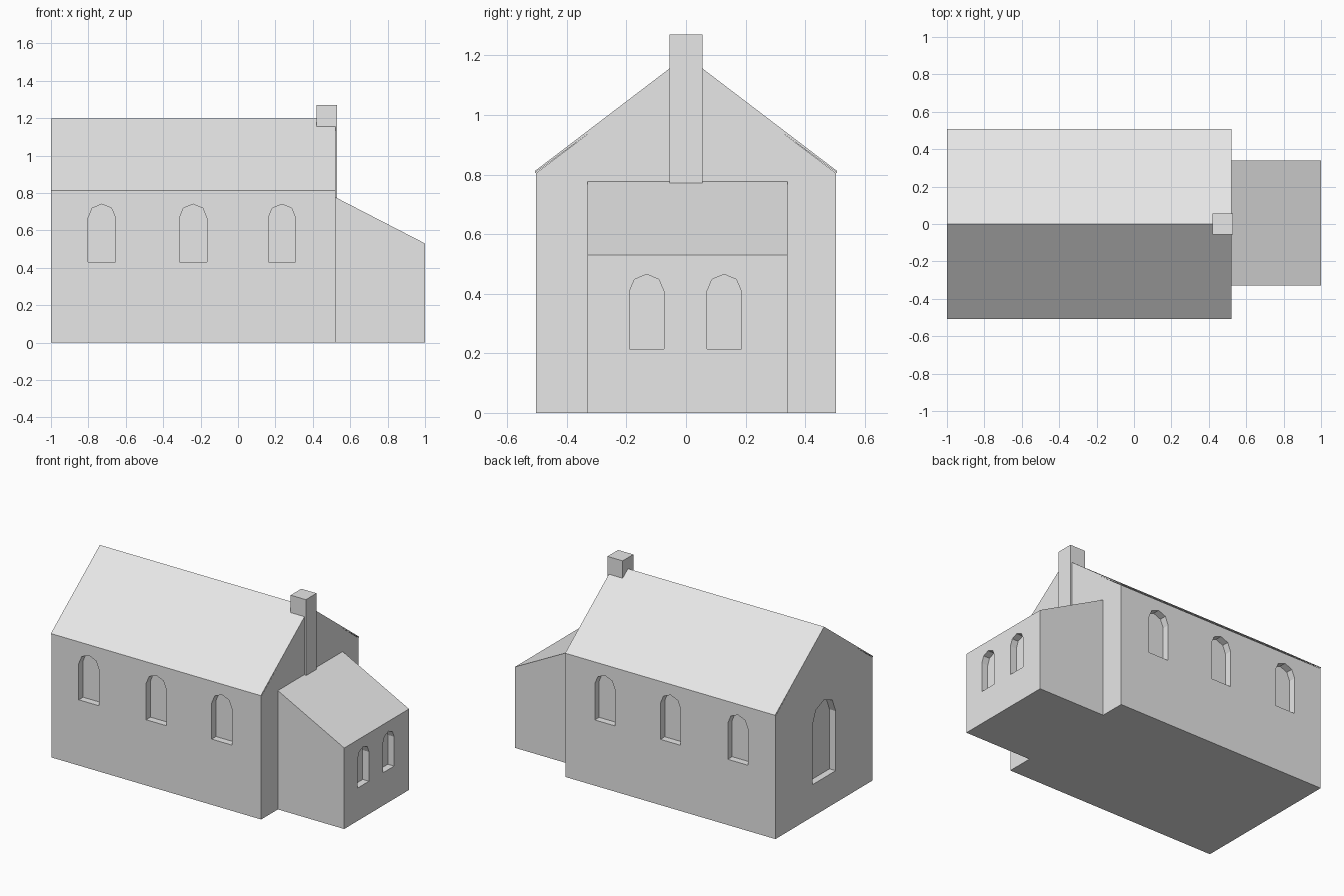
import bpy, bmesh, math
from mathutils import Vector

if "Cube" in bpy.data.objects:
    bpy.data.objects.remove(bpy.data.objects["Cube"])

stone = bpy.data.materials.new("grey stone")
stone.diffuse_color = (0.8, 0.8, 0.8, 1)
stone.use_nodes = True
stone.node_tree.nodes["Principled BSDF"].inputs["Base Color"].default_value = stone.diffuse_color


def add_prism(bm, points, offset):
    """Extrude a closed outline of 3D points along an offset."""
    off = Vector(offset)
    a = [bm.verts.new(p) for p in points]
    b = [bm.verts.new(Vector(p) + off) for p in points]
    n = len(a)
    bm.faces.new(a)
    bm.faces.new(b[::-1])
    for i in range(n):
        bm.faces.new((a[i], b[i], b[(i + 1) % n], a[(i + 1) % n]))


def make_object(name, prisms):
    bm = bmesh.new()
    for points, offset in prisms:
        add_prism(bm, points, offset)
    bmesh.ops.recalc_face_normals(bm, faces=bm.faces)
    mesh = bpy.data.meshes.new(name)
    bm.to_mesh(mesh)
    bm.free()
    mesh.materials.append(stone)
    obj = bpy.data.objects.new(name, mesh)
    bpy.context.collection.objects.link(obj)
    return obj


def arch(center, half, bottom, top):
    """Round-headed window outline as (horizontal, z) pairs, four arch segments."""
    spring = top - half
    pts = [(center - half, bottom), (center + half, bottom)]
    for i in range(5):
        t = math.pi * i / 4
        pts.append((center + half * math.cos(t), spring + half * math.sin(t)))
    return pts


def cut(obj, prisms):
    cutter = make_object("window_cutter", prisms)
    mod = obj.modifiers.new("windows", 'BOOLEAN')
    mod.object = cutter
    mod.operation = 'DIFFERENCE'
    mod.solver = 'EXACT'
    bpy.context.view_layer.objects.active = obj
    bpy.ops.object.modifier_apply(modifier=mod.name)
    bpy.data.objects.remove(cutter)


WALL, DEPTH = 0.503, 0.045

# Nave walls with gables
gable = [(-WALL, 0), (WALL, 0), (WALL, 0.805), (0, 1.185), (-WALL, 0.805)]
nave = make_object("nave_walls", [([(-1, y, z) for y, z in gable], (1.52, 0, 0))])

# Recessed windows: three on each long side, one large in the end gable
recesses = []
for cx in (-0.728, -0.24, 0.235):
    outline = arch(cx, 0.073, 0.43, 0.74)
    for side in (-1, 1):
        recesses.append(([(x, side * (WALL - DEPTH), z) for x, z in outline], (0, side * 0.1, 0)))
recesses.append(([(-1 + DEPTH, y, z) for y, z in arch(0, 0.12, 0.21, 0.72)], (-0.1, 0, 0)))
cut(nave, recesses)

# Thin roof over the nave
roof = [(-0.507, 0.805), (-0.507, 0.812), (0, 1.198), (0.507, 0.812), (0.507, 0.805), (0, 1.18)]
make_object("nave_roof", [([(-1, y, z) for y, z in roof], (1.52, 0, 0))])

# Lean-to chancel with a sloping top and two end windows
lean = [(0.515, 0), (1, 0), (1, 0.53), (0.515, 0.78)]
chancel = make_object("chancel", [([(x, -0.33, z) for x, z in lean], (0, 0.67, 0))])
cut(chancel, [([(1 - DEPTH, y, z) for y, z in arch(c, 0.058, 0.215, 0.465)], (0.1, 0, 0))
              for c in (-0.132, 0.128)])

# Chimney: block on the ridge with a thin flue strip down the gable
stack = [(0.42, 1.155), (0.515, 1.155), (0.515, 0.77), (0.53, 0.77), (0.53, 1.27), (0.42, 1.27)]
make_object("chimney", [([(x, -0.055, z) for x, z in stack], (0, 0.11, 0))])
